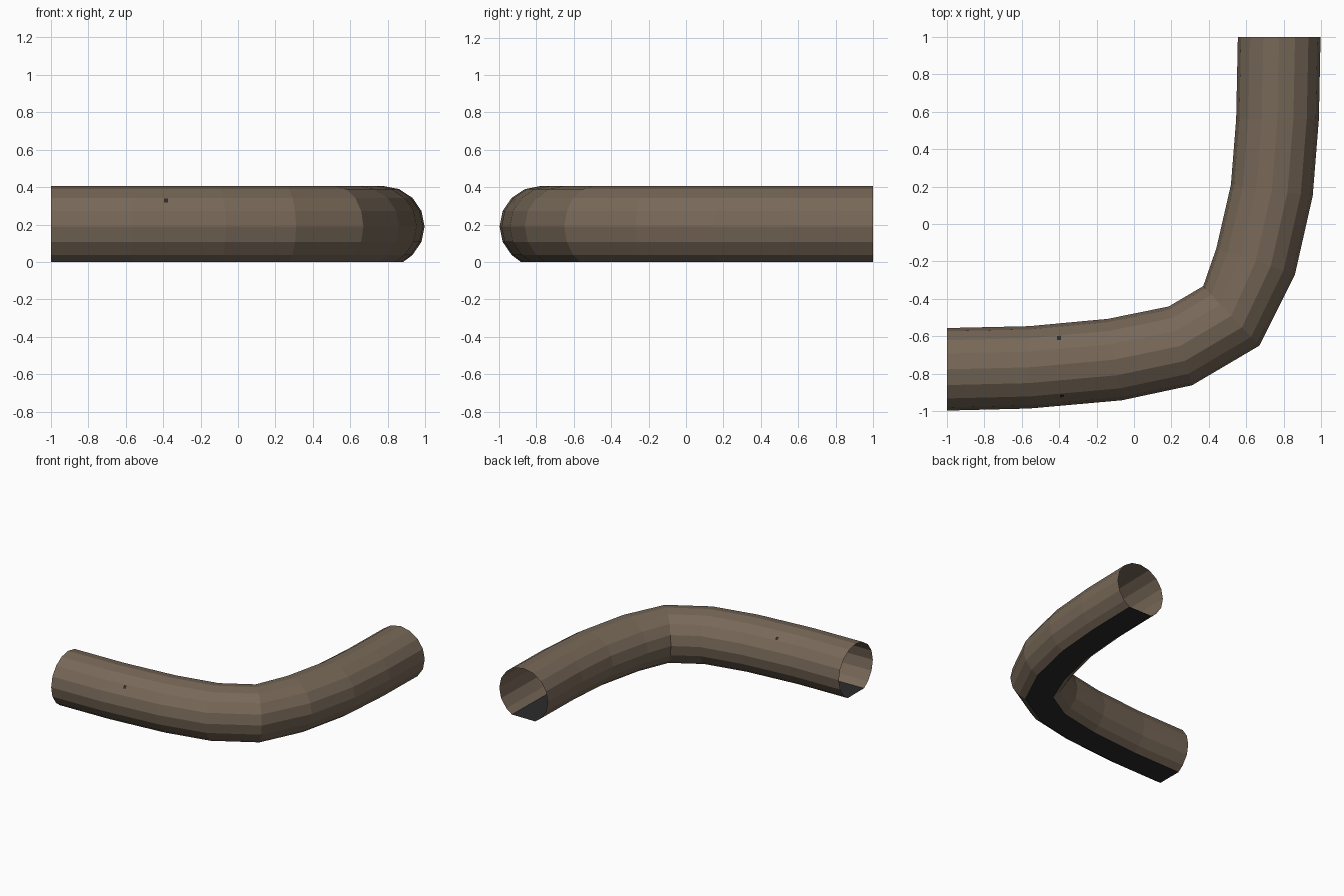
import bpy, bmesh, math
from mathutils import Vector

if "Cube" in bpy.data.objects:
    bpy.data.objects.remove(bpy.data.objects["Cube"])

def material(name, rgb):
    m = bpy.data.materials.new(name)
    m.diffuse_color = (*rgb, 1)
    m.use_nodes = True
    m.node_tree.nodes["Principled BSDF"].inputs["Base Color"].default_value = m.diffuse_color
    return m

brown = material("weathered brown", (0.185, 0.138, 0.097))
black = material("dark floor", (0.024, 0.024, 0.026))

# Bend seen from above: matching outer and inner edge points of each ring
outer = [(-1, -.997), (-.56, -.986), (-.065, -.942), (.31, -.862), (.67, -.65),
         (.86, -.27), (.955, .15), (.988, .56), (.997, 1)]
inner = [(-1, -.556), (-.56, -.546), (-.14, -.507), (.185, -.441), (.37, -.332),
         (.44, -.13), (.518, .21), (.546, .56), (.555, 1)]

# 16-sided round section, cut flat at the ground; u = 1 is the outer edge
R, CZ = .216, .19
section = [(math.cos(math.radians(a)), CZ + R * math.sin(math.radians(a)))
           for a in (-45 + 22.5 * i for i in range(13))]
section = [(.48, 0)] + section + [(-.48, 0)]

def ring_points(o, i):
    o, i = Vector(o), Vector(i)
    mid, half = (o + i) / 2, (o - i) / 2
    return [Vector((*(mid + half * u), z)) for u, z in section]

rings = [ring_points(o, i) for o, i in zip(outer, inner)]

def make_object(name, bm, mats):
    me = bpy.data.meshes.new(name)
    bm.to_mesh(me)
    bm.free()
    for m in mats:
        me.materials.append(m)
    ob = bpy.data.objects.new(name, me)
    bpy.context.collection.objects.link(ob)
    return ob

# Open-ended bent tunnel with a dark flat floor
bm = bmesh.new()
vs = [[bm.verts.new(p) for p in r] for r in rings]
n = len(section)
for a, b in zip(vs, vs[1:]):
    for k in range(n):
        j = (k + 1) % n
        f = bm.faces.new((a[k], b[k], b[j], a[j]))
        f.material_index = 1 if k == n - 1 else 0
make_object("bent_tunnel", bm, [brown, black])

# Tiny dark marks on both shoulders of the long arm
def mark(name, facet, s, t, size=.011):
    a, b = rings[1], rings[2]
    def at(s, t):
        return a[facet].lerp(a[facet + 1], s).lerp(b[facet].lerp(b[facet + 1], s), t)
    c = at(s, t)
    along = (at(s, 1) - at(s, 0)).normalized()
    across = (a[facet + 1] - a[facet]).normalized()
    c += along.cross(across).normalized() * .002
    bm = bmesh.new()
    bm.faces.new([bm.verts.new(c + along * size * x + across * size * 1.2 * y)
                  for x, y in ((-1, -1), (1, -1), (1, 1), (-1, 1))])
    make_object(name, bm, [black])

mark("front_mark", 4, .78, .36)
mark("back_mark", 8, .8, .37)
